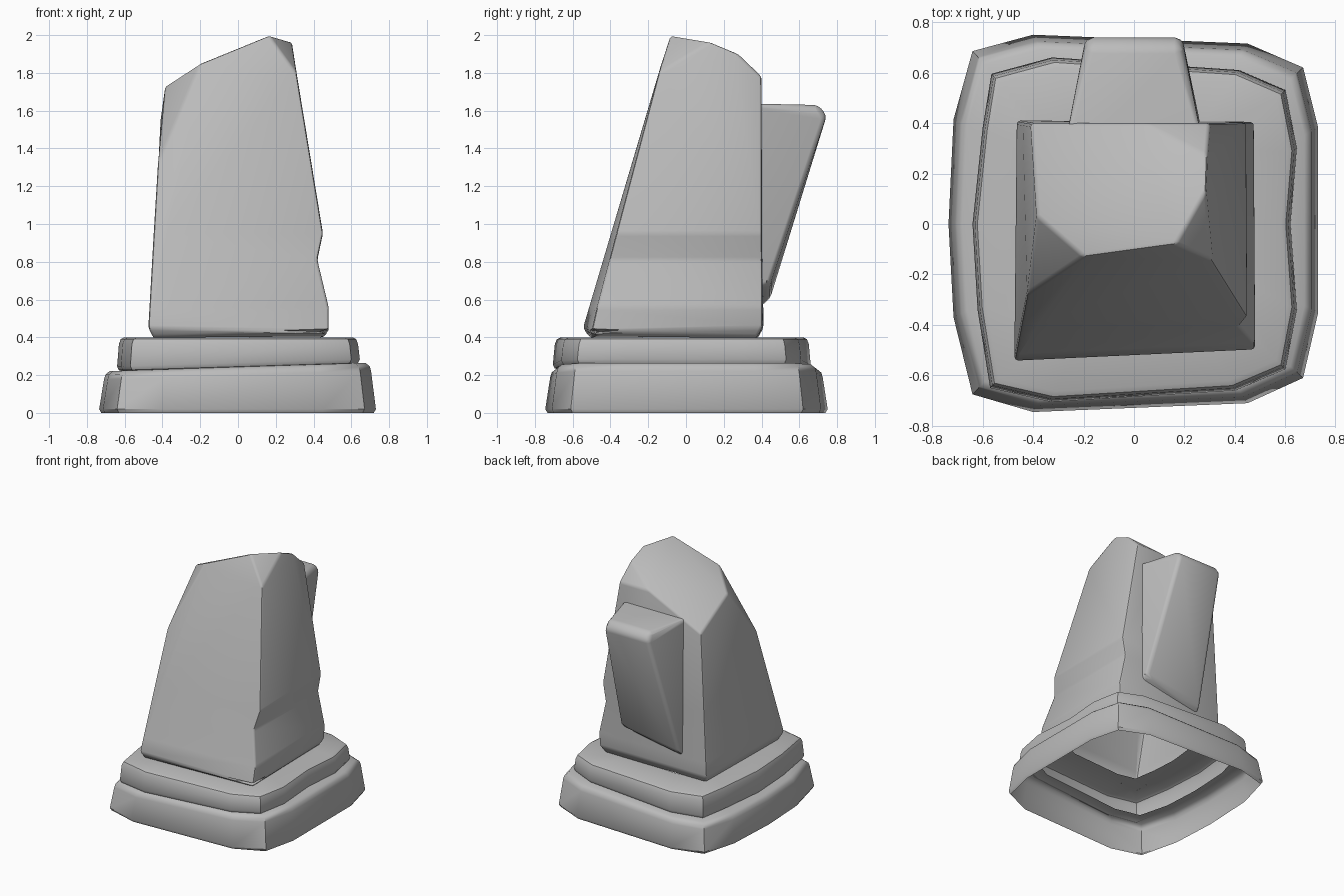
import bpy, bmesh, math
from mathutils import Vector

cube = bpy.data.objects.get("Cube")
if cube:
    bpy.data.objects.remove(cube, do_unlink=True)

stone = bpy.data.materials.new("grey_stone")
stone.use_nodes = True
grey = (0.5, 0.5, 0.5, 1)
stone.diffuse_color = grey
stone.node_tree.nodes["Principled BSDF"].inputs["Base Color"].default_value = grey


def finish(name, bm):
    mesh = bpy.data.meshes.new(name)
    bm.to_mesh(mesh)
    bm.free()
    mesh.materials.append(stone)
    obj = bpy.data.objects.new(name, mesh)
    bpy.context.collection.objects.link(obj)
    bpy.ops.object.select_all(action='DESELECT')
    obj.select_set(True)
    bpy.context.view_layer.objects.active = obj
    bpy.ops.object.shade_smooth_by_angle(angle=math.radians(40))


def tier(name, outline, levels):
    """Open stone step: scaled copies of a clockwise outline, (scale, height, tilt)."""
    bm = bmesh.new()
    rings = [[bm.verts.new((x * s, y * s, z + tilt * x)) for x, y in outline]
             for s, z, tilt in levels]
    n = len(outline)
    for low, high in zip(rings, rings[1:]):
        for i in range(n):
            j = (i + 1) % n
            bm.faces.new((low[j], low[i], high[i], high[j]))
    finish(name, bm)


def hull(points):
    """Solid around the points, with nearly flat triangles merged."""
    bm = bmesh.new()
    for p in points:
        bm.verts.new(p)
    bmesh.ops.convex_hull(bm, input=bm.verts[:])
    loose = [v for v in bm.verts if not v.link_faces]
    bmesh.ops.delete(bm, geom=loose, context='VERTS')
    bmesh.ops.dissolve_limit(bm, angle_limit=math.radians(4),
                             verts=bm.verts[:], edges=bm.edges[:])
    bmesh.ops.recalc_face_normals(bm, faces=bm.faces[:])
    return bm


def open_side(bm, direction):
    d = Vector(direction)
    bm.normal_update()
    faces = [f for f in bm.faces if f.normal.dot(d) > 0.9]
    bmesh.ops.delete(bm, geom=faces, context='FACES')


def soften(bm, width):
    bm.normal_update()
    edges = [e for e in bm.edges if len(e.link_faces) == 2
             and e.calc_face_angle(0) > math.radians(14)]
    bmesh.ops.bevel(bm, geom=edges, offset=width, offset_type='OFFSET',
                    segments=2, profile=0.5, affect='EDGES', clamp_overlap=True)


# Stepped plinth, hollow underneath
lower_outline = [(-.4, .75), (.45, .715), (.67, .62), (.73, .38), (.73, -.35),
                 (.67, -.61), (.45, -.71), (-.4, -.745), (-.64, -.675),
                 (-.715, -.37), (-.735, 0), (-.715, .415), (-.64, .685)]
tier("lower_plinth", lower_outline,
     [(.985, 0, 0), (1, .02, 0), (.965, .2, .03), (.955, .225, .03),
      (.925, .243, .03), (.78, .243, .03)])

upper_outline = [(-.325, .66), (.415, .61), (.6, .53), (.645, .3), (.62, 0),
                 (.645, -.34), (.6, -.575), (.4, -.66), (-.33, -.705),
                 (-.57, -.65), (-.62, -.34), (-.64, 0), (-.6, .38), (-.565, .595)]
tier("upper_plinth", upper_outline,
     [(.95, .238, .03), (.985, .245, .03), (1, .265, .03), (.985, .365, 0),
      (.97, .39, 0), (.94, .4, 0), (.58, .4, 0)])

# Leaning boulder
bm = hull([
    # foot
    (-.45, -.515, .405), (.455, -.47, .405), (.445, .375, .405), (-.44, .385, .405),
    (-.475, -.545, .45), (.48, -.5, .43), (.47, .405, .45), (-.465, .41, .45),
    # right edge
    (.48, -.471, .56), (.475, .405, .56), (.45, -.369, .95), (.445, .402, .95),
    (.31, -.145, 1.8), (.3, .4, 1.78),
    # left edge
    (-.425, -.28, 1.32), (-.41, .4, 1.56), (-.385, .03, 1.73),
    # crown
    (-.2, -.13, 1.85), (.165, -.08, 2), (.285, .13, 1.965), (.29, .27, 1.905),
    (.04, .4, 1.78)])
open_side(bm, (0, 0, -1))
for height in (.56, .81, .95):
    bmesh.ops.bisect_plane(bm, geom=bm.verts[:] + bm.edges[:] + bm.faces[:],
                           plane_co=(0, 0, height), plane_no=(0, 0, 1), dist=.001)
# Crack pressed into the right side
for v in bm.verts:
    if abs(v.co.z - .81) < .01 and v.co.x > .3:
        v.co.x = .42
soften(bm, .015)
finish("boulder", bm)

# Wedge leaning out of the back
points = [(.26, .38, .66), (-.26, .38, .55)]
for side in (-1, 1):
    points += [(side * .19, .745, 1.575), (side * .18, .7, 1.63),
               (side * .265, .38, 1.635)]
points += [(.255, .445, .68), (-.25, .445, .6)]
bm = hull(points)
open_side(bm, (0, -1, 0))
soften(bm, .025)
finish("back_wedge", bm)
